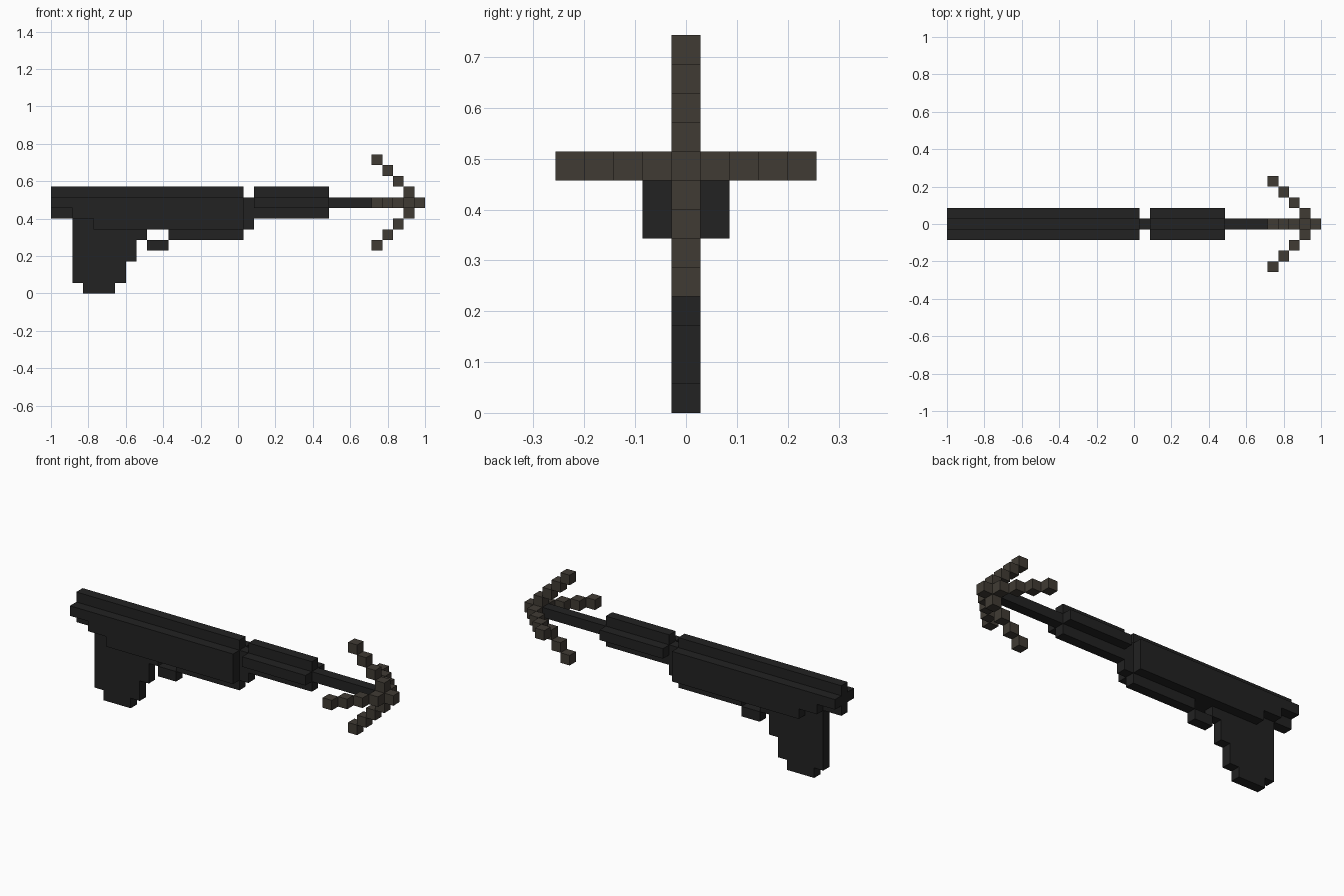
import bpy, bmesh

cube = bpy.data.objects.get("Cube")
if cube:
    bpy.data.objects.remove(cube, do_unlink=True)

U = 2 / 35          # edge of one block
AXIS_Z = 8.5        # height of the barrel axis, in blocks


def material(name, rgb):
    m = bpy.data.materials.new(name)
    m.use_nodes = True
    colour = (*rgb, 1)
    m.diffuse_color = colour
    bsdf = m.node_tree.nodes["Principled BSDF"]
    bsdf.inputs["Base Color"].default_value = colour
    bsdf.inputs["Roughness"].default_value = 0.8
    return m


black = material("gunmetal black", (0.0160, 0.0160, 0.0160))
brown = material("weathered iron brown", (0.0513, 0.0437, 0.0343))


def add_prism(bm, outline, y0, y1):
    """Extrude an (x, z) outline, counted in blocks, from y0 to y1."""
    verts = [bm.verts.new((x * U - 1, y0 * U, z * U)) for x, z in outline]
    face = bm.faces.new(verts)
    ext = bmesh.ops.extrude_face_region(bm, geom=[face])["geom"]
    moved = [g for g in ext if isinstance(g, bmesh.types.BMVert)]
    bmesh.ops.translate(bm, verts=moved, vec=(0, (y1 - y0) * U, 0))


def rect(x0, x1, z0, z1):
    return [(x0, z0), (x1, z0), (x1, z1), (x0, z1)]


def make_part(name, prisms, mat):
    bm = bmesh.new()
    for outline, y0, y1 in prisms:
        add_prism(bm, outline, y0, y1)
    bmesh.ops.recalc_face_normals(bm, faces=bm.faces)
    mesh = bpy.data.meshes.new(name)
    bm.to_mesh(mesh)
    bm.free()
    mesh.materials.append(mat)
    obj = bpy.data.objects.new(name, mesh)
    bpy.context.collection.objects.link(obj)
    return obj


# Parts one block thick, on the centre plane
core_parts = {
    "receiver": [(0, 7), (2, 7), (2, 6), (11, 6), (11, 5), (18, 5), (18, 10), (0, 10)],
    "grip": [(2, 6), (2, 1), (3, 1), (3, 0), (6, 0), (6, 1), (7, 1), (7, 3),
             (8, 3), (8, 5), (9, 5), (9, 6)],
    "trigger_guard": rect(9, 11, 4, 5),
    "collar": rect(18, 19, 6, 9),
    "barrel": rect(19, 26, 7, 10),
    "hook_rod": rect(26, 33, 8, 9),
}
for name, outline in core_parts.items():
    make_part(name, [(outline, -0.5, 0.5)], black)

# Side plates that thicken the receiver and the barrel
side_plates = {
    "receiver_plate": [(0, 8), (2, 8), (2, 7), (4, 7), (4, 6), (18, 6), (18, 9), (0, 9)],
    "barrel_plate": rect(19, 26, 8, 9),
}
for name, outline in side_plates.items():
    make_part("left_" + name, [(outline, 0.5, 1.5)], black)
    make_part("right_" + name, [(outline, -1.5, -0.5)], black)


# Grappling hook: hub with tip, and four arms of stepped blocks
def block(x, y, dz):
    z = AXIS_Z + dz
    return rect(x, x + 1, z - 0.5, z + 0.5), y - 0.5, y + 0.5


make_part("hook_hub", [(rect(33, 35, 8, 9), -0.5, 0.5)], brown)
arms = {"upper": (0, 1), "lower": (0, -1), "left": (1, 0), "right": (-1, 0)}
for side, (dy, dz) in arms.items():
    make_part(side + "_hook_arm",
              [block(34 - r, dy * r, dz * r) for r in range(1, 5)], brown)
